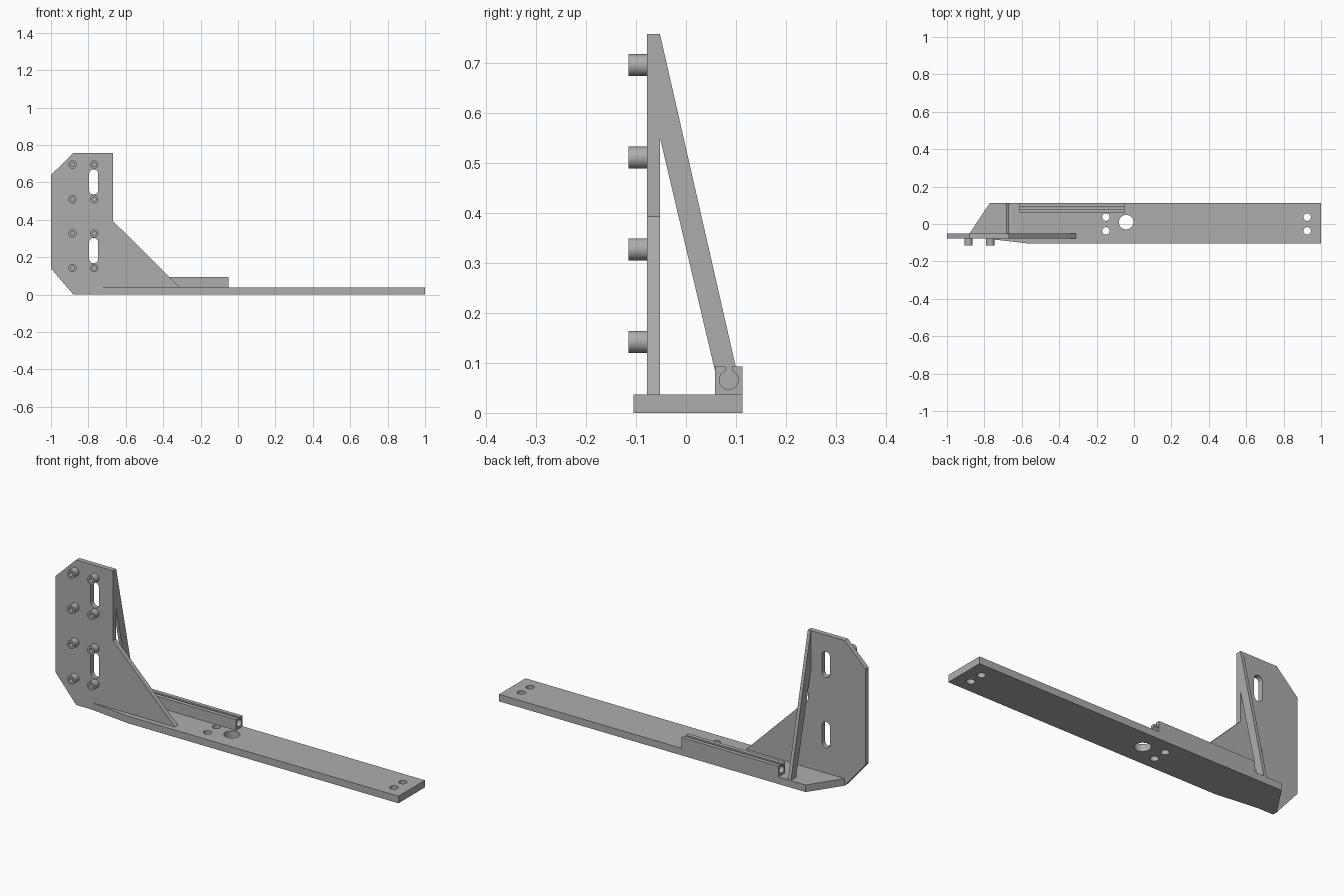
import bpy
import bmesh
from math import cos, sin, pi, radians
from mathutils import Vector

cube = bpy.data.objects.get("Cube")
if cube:
    bpy.data.objects.remove(cube, do_unlink=True)

GREY = (0.42, 0.42, 0.42, 1)
grey = bpy.data.materials.new("plain grey")
grey.use_nodes = True
grey.diffuse_color = GREY
grey.node_tree.nodes["Principled BSDF"].inputs["Base Color"].default_value = GREY


def arc(u, v, r, start=0, end=360, steps=32):
    """Points along an arc; a full turn leaves out the repeated last point."""
    count = steps if end - start == 360 else steps + 1
    angles = [radians(start + (end - start) * i / steps) for i in range(count)]
    return [(u + r * cos(a), v + r * sin(a)) for a in angles]


def slot(u, low, high, r):
    return arc(u, high - r, r, 0, 180, 16) + arc(u, low + r, r, 180, 360 - 0.001, 16)


def prism(name, loops, axis, low, high):
    """Extrude an outline with holes along one axis."""
    curve = bpy.data.curves.new(name, "CURVE")
    curve.dimensions = "2D"
    curve.fill_mode = "BOTH"
    curve.extrude = (high - low) / 2
    for loop in loops:
        spline = curve.splines.new("POLY")
        spline.points.add(len(loop) - 1)
        for point, (u, v) in zip(spline.points, loop):
            point.co = (u, v, 0, 1)
        spline.use_cyclic_u = True
    obj = bpy.data.objects.new(name, curve)
    bpy.context.collection.objects.link(obj)
    bpy.ops.object.select_all(action="DESELECT")
    obj.select_set(True)
    bpy.context.view_layer.objects.active = obj
    bpy.ops.object.convert(target="MESH")
    obj = bpy.context.object
    obj.name = name

    # Turn the flat drawing onto its axis
    bm = bmesh.new()
    bm.from_mesh(obj.data)
    middle = (low + high) / 2
    for vert in bm.verts:
        u, v, w = vert.co
        w += middle
        vert.co = Vector({"x": (w, u, v), "y": (u, w, v), "z": (u, v, w)}[axis])
    bmesh.ops.remove_doubles(bm, verts=bm.verts, dist=0.0001)
    bmesh.ops.recalc_face_normals(bm, faces=bm.faces)
    bm.to_mesh(obj.data)
    bm.free()
    obj.data.materials.clear()
    obj.data.materials.append(grey)
    bpy.ops.object.shade_smooth_by_angle(angle=radians(30))
    return obj


BASE_TOP = 0.037
PLATE_FRONT, PLATE_BACK = -0.078, -0.052

# Long base bar with bolt holes
base = [(-0.88, PLATE_BACK), (-0.79, PLATE_BACK), (-0.79, PLATE_FRONT),
        (-0.56, -0.105), (1, -0.105), (1, 0.113), (-0.77, 0.113)]
holes = [arc(x, y, 0.02) for x in (-0.15, 0.926) for y in (-0.037, 0.037)]
holes.append(arc(-0.042, 0.01, 0.039))
prism("base_bar", [base] + holes, "z", 0, BASE_TOP)

# Upright plate with two slots
plate = [(-0.88, 0), (-0.79, 0), (-0.79, 0.03), (-0.303, 0.03), (-0.667, 0.392),
         (-0.667, 0.757), (-0.88, 0.757), (-1, 0.64), (-1, 0.14)]
slots = [slot(-0.772, low, low + 0.135, 0.024) for low in (0.168, 0.535)]
prism("upright_plate", [plate] + slots, "y", PLATE_FRONT, PLATE_BACK)

# Sloping brace behind the plate
brace = [(PLATE_BACK, 0.757), (PLATE_BACK, 0.55), (0.069, BASE_TOP), (0.112, BASE_TOP)]
prism("rear_brace", [brace], "x", -0.684, -0.667)

# Rail with a keyhole groove
groove = arc(0.0855, 0.066, 0.019, 110, 430, 32)
rail = ([(0.058, BASE_TOP), (0.058, 0.093), (0.079, 0.093)] + groove
        + [(0.092, 0.093), (0.113, 0.093), (0.113, BASE_TOP)])
prism("grooved_rail", [rail], "x", -0.613, -0.052)

# Hollow pins in two columns
for column, x in (("outer", -0.885), ("inner", -0.769)):
    for row, z in enumerate((0.142, 0.327, 0.51, 0.695), 1):
        prism(f"{column}_pin_{row}", [arc(x, z, 0.022), arc(x, z, 0.011)],
              "y", -0.115, PLATE_FRONT)
